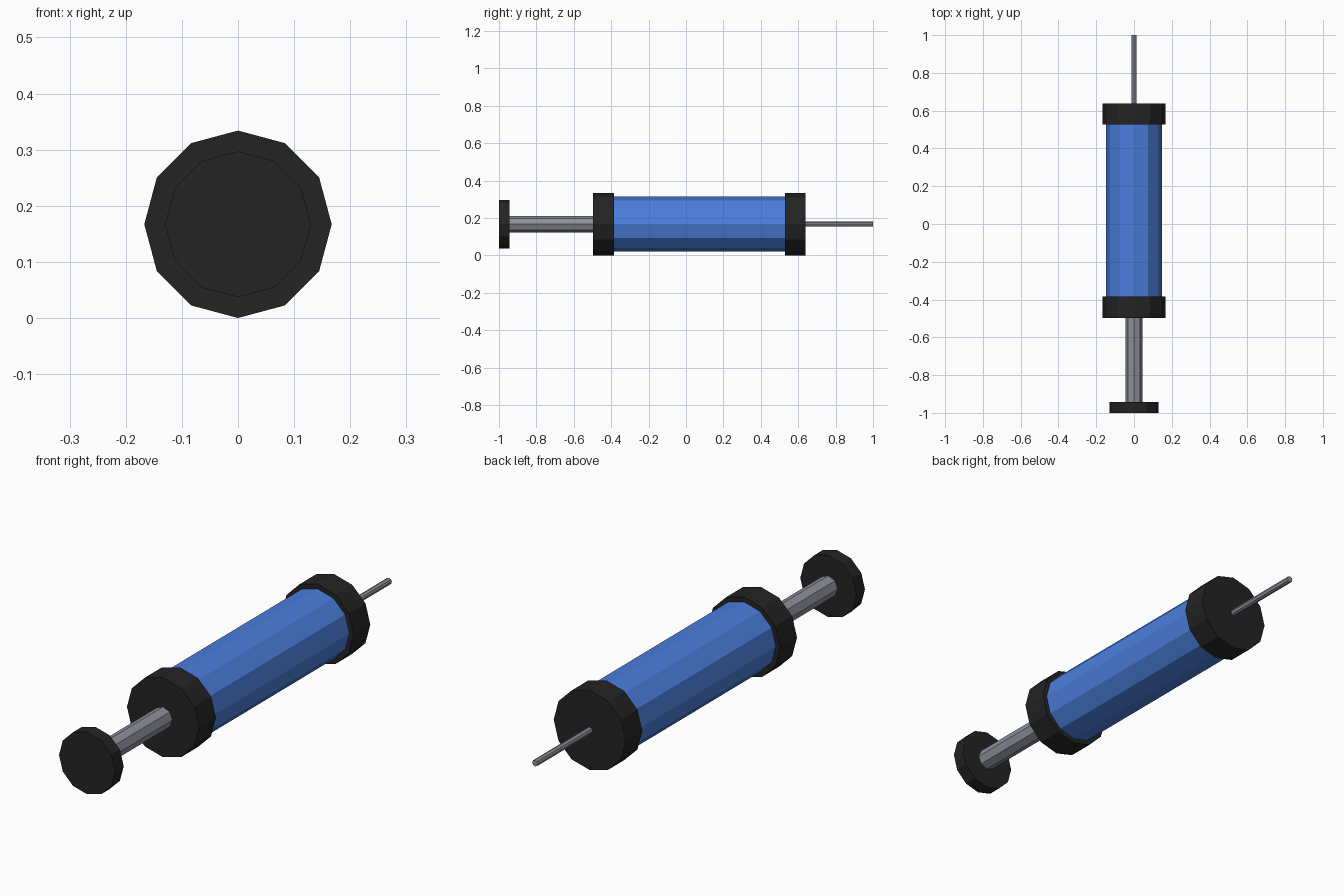
import bpy
import math

cube = bpy.data.objects.get("Cube")
if cube:
    bpy.data.objects.remove(cube, do_unlink=True)


def material(name, rgb):
    mat = bpy.data.materials.new(name)
    mat.use_nodes = True
    color = (*rgb, 1.0)
    mat.diffuse_color = color
    mat.node_tree.nodes["Principled BSDF"].inputs["Base Color"].default_value = color
    return mat


black = material("black rubber", (0.017, 0.017, 0.017))
blue = material("blue barrel", (0.07, 0.21, 0.72))
steel = material("grey steel", (0.27, 0.28, 0.32))

AXIS_Z = 0.167  # height of the shared centre line


def cylinder(name, radius, start, end, sides, mat):
    """Flat-shaded prism along y with one corner pointing straight up."""
    bpy.ops.mesh.primitive_cylinder_add(
        vertices=sides, radius=radius, depth=end - start,
        location=(0, (start + end) / 2, AXIS_Z),
        rotation=(math.pi / 2, 0, 0))
    obj = bpy.context.object
    obj.name = name
    obj.data.name = name
    obj.data.materials.append(mat)
    return obj


# Barrel with a collar at each end
cylinder("barrel", 0.147, -0.44, 0.58, 12, blue)
cylinder("front_collar", 0.167, -0.497, -0.385, 12, black)
cylinder("back_collar", 0.167, 0.528, 0.638, 12, black)

# Plunger: push plate and rod
cylinder("push_plate", 0.13, -1.0, -0.943, 12, black)
cylinder("plunger_rod", 0.044, -0.96, -0.48, 8, steel)

# Thin needle at the back
cylinder("needle", 0.0135, 0.62, 1.0, 8, steel)
